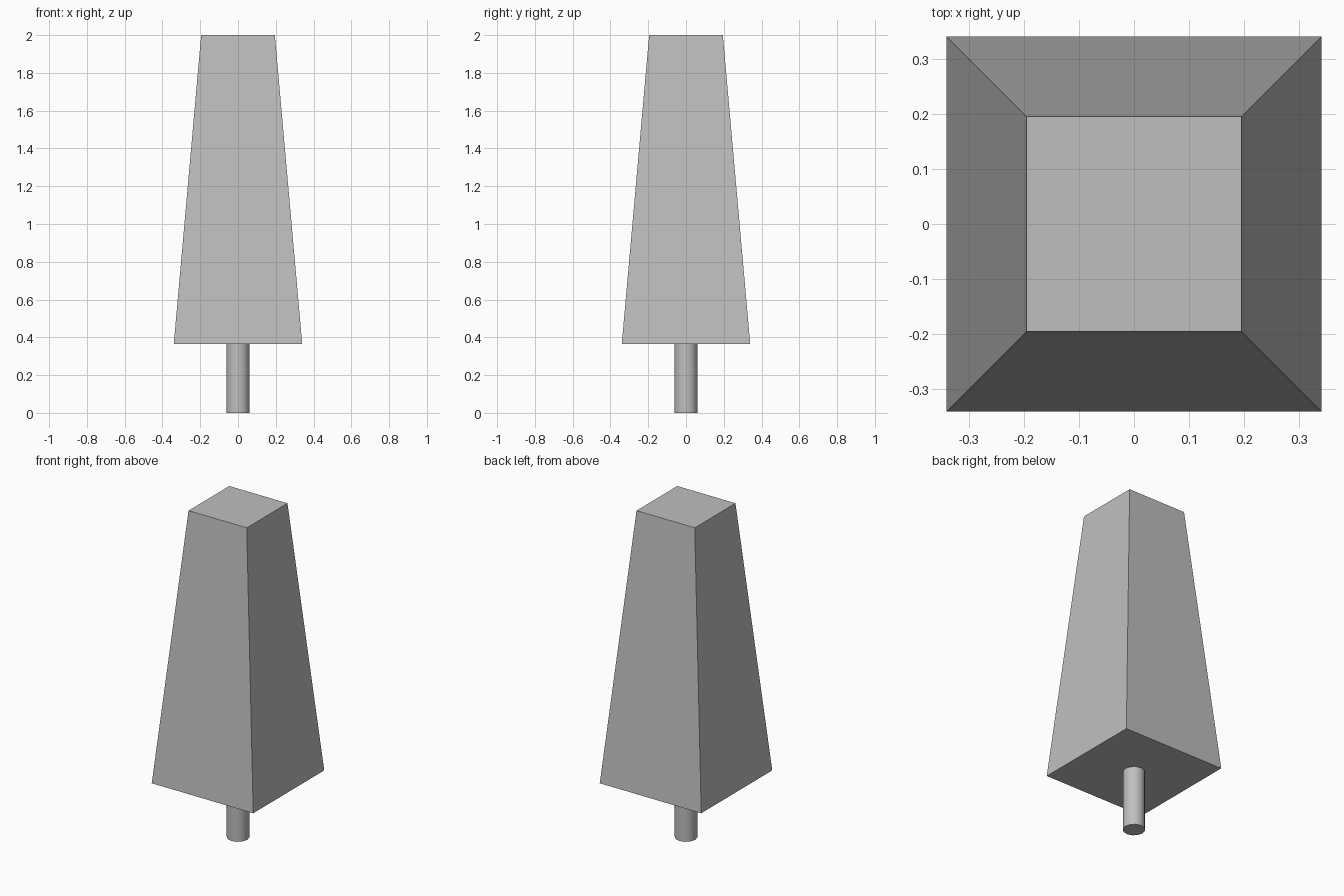
import bpy
import math

cube = bpy.data.objects.get("Cube")
if cube:
    bpy.data.objects.remove(cube, do_unlink=True)

BODY_BASE, TOP = 0.365, 2.0

grey = bpy.data.materials.new("plain grey")
grey.use_nodes = True
color = (0.52, 0.52, 0.52, 1)
grey.diffuse_color = color
grey.node_tree.nodes["Principled BSDF"].inputs["Base Color"].default_value = color


def finish(name):
    obj = bpy.context.object
    obj.name = name
    obj.data.materials.append(grey)
    return obj


# Tapered square body: a four-sided cone turned so its sides face the axes
bpy.ops.mesh.primitive_cone_add(
    vertices=4,
    radius1=0.34 * math.sqrt(2),
    radius2=0.195 * math.sqrt(2),
    depth=TOP - BODY_BASE,
    location=(0, 0, (TOP + BODY_BASE) / 2),
    rotation=(0, 0, math.pi / 4),
)
finish("tapered_body")
bpy.ops.object.transform_apply(location=False, rotation=True, scale=False)

# Round stem under the body
bpy.ops.mesh.primitive_cylinder_add(
    vertices=12, radius=0.062, depth=BODY_BASE, location=(0, 0, BODY_BASE / 2)
)
finish("stem")
bpy.ops.object.shade_smooth_by_angle(angle=math.radians(40))
